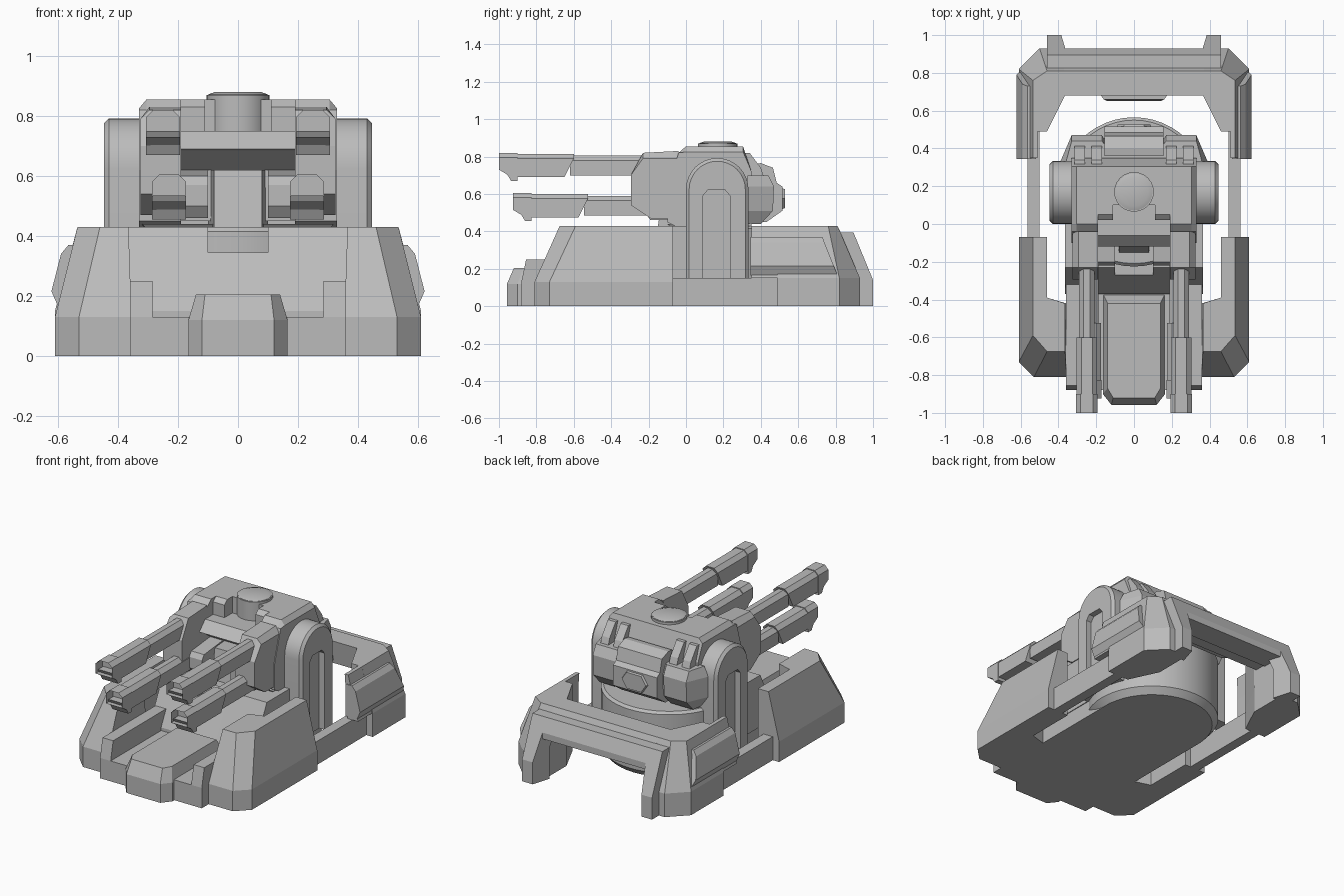
import bpy, bmesh
from math import cos, sin, pi, radians

if "Cube" in bpy.data.objects:
    bpy.data.objects.remove(bpy.data.objects["Cube"])

grey = bpy.data.materials.new("armour grey")
grey.use_nodes = True
TONE = (0.5, 0.5, 0.5, 1)
grey.diffuse_color = TONE
grey.node_tree.nodes["Principled BSDF"].inputs["Base Color"].default_value = TONE


def finish(name, bm, mirror=False, smooth=False):
    bmesh.ops.recalc_face_normals(bm, faces=bm.faces[:])
    mesh = bpy.data.meshes.new(name)
    bm.to_mesh(mesh)
    bm.free()
    mesh.materials.append(grey)
    if smooth:
        mesh.shade_smooth()
        mesh.set_sharp_from_angle(angle=radians(30))
    ob = bpy.data.objects.new(name, mesh)
    bpy.context.scene.collection.objects.link(ob)
    if mirror:
        ob.modifiers.new("mirror", "MIRROR")
    return ob


def loft_into(bm, rings):
    """Skin equal-length rings of points and cap both ends."""
    loops = [[bm.verts.new(p) for p in ring] for ring in rings]
    n = len(loops[0])
    for a, b in zip(loops, loops[1:]):
        for i in range(n):
            j = (i + 1) % n
            bm.faces.new((a[i], a[j], b[j], b[i]))
    bm.faces.new(loops[0])
    return bm.faces.new(loops[-1])


def loft(name, rings, **kw):
    bm = bmesh.new()
    loft_into(bm, rings)
    return finish(name, bm, **kw)


def stack(name, levels, **kw):
    """Plan outlines (x, y) stacked at heights."""
    return loft(name, [[(x, y, z) for x, y in plan] for z, plan in levels], **kw)


def slab(name, profile, x0, x1, **kw):
    """Side profile (y, z) extruded across x."""
    return loft(name, [[(x, y, z) for y, z in profile] for x in (x0, x1)], **kw)


def box_plan(x0, x1, y0, y1):
    return [(x0, y0), (x1, y0), (x1, y1), (x0, y1)]


def sym(half):
    """Mirror a half outline across x = 0."""
    return half + [(-x, y) for x, y in reversed(half)]


# Front side armour blocks
foot = [(.355, -.81), (.53, -.81), (.61, -.73), (.61, -.07), (.46, -.07), (.46, -.39), (.36, -.42)]
crown = [(.365, -.675), (.46, -.675), (.535, -.59), (.535, -.07), (.46, -.07), (.46, -.39), (.365, -.42)]
stack("front_side_block", [(0, foot), (.13, foot), (.43, crown)], mirror=True)

# Low rails linking front and rear armour
stack("side_rail", [(0, box_plan(.5, .565, -.08, .5)), (.15, box_plan(.5, .565, -.08, .5))], mirror=True)

# Hull: tray, hood, edge rails, sloped bulkhead, round turret base
tray = sym([(.34, -.88), (.36, -.8), (.36, .2)])
stack("hull_tray", [(0, tray), (.13, tray)])
hood = sym([(.12, -.957), (.165, -.9), (.165, -.37)])
hood_top = sym([(.11, -.92), (.14, -.87), (.14, -.42)])
stack("front_hood", [(0, hood), (.12, hood), (.205, hood_top)])
slab("hull_edge_rail", [(-.88, 0), (-.88, .13), (-.855, .25), (-.3, .25), (-.3, 0)], .285, .36, mirror=True)
slab("bulkhead", [(-.37, .1), (-.37, .15), (-.23, .43), (.1, .43), (.1, .1)], .1, .365, mirror=True)
slab("bulkhead_centre", [(-.37, .1), (-.37, .15), (-.27, .345), (.1, .345), (.1, .1)], -.1, .1)


def circle(r, n=48, cy=.17):
    return [(r * cos(2 * pi * i / n), cy + r * sin(2 * pi * i / n)) for i in range(n)]


stack("turret_base", [(0, circle(.36)), (.04, circle(.395)), (.37, circle(.395)), (.415, circle(.395)),
                      (.43, circle(.38))], smooth=True)

# Rear frame: corners, overhanging arms, cross bars, legs, side plates
low = [(.46, .49), (.61, .49), (.61, .82), (.5, .93), (.37, .93), (.37, .68)]
top = [(.46, .49), (.535, .49), (.535, .76), (.46, .81), (.365, .81), (.365, .68)]
stack("rear_corner", [(0, low), (.15, low), (.43, top)], mirror=True)
stack("rear_arm_overhang", [(.15, box_plan(.53, .605, .35, .5)), (.43, box_plan(.51, .535, .35, .5))], mirror=True)
slab("rear_bar", [(.68, .43), (.81, .43), (.88, .28), (.7, .28)], -.37, .37)
slab("rear_bar_step", [(.78, .395), (.895, .395), (.93, .31), (.93, .27), (.78, .27)], -.4, .4)
stack("rear_bar_lug", [(.3, sym([(.19, .7), (.14, .65)])), (.38, sym([(.19, .7), (.16, .66)]))])
leg = [(.8, .395), (.895, .395), (1, .14), (1, 0), (.88, 0), (.88, .2)]
loft("rear_leg", [[(x + inset * (y - .9), y, z) for y, z in leg]
                  for x, inset in ((.355, .3), (.46, 0))], mirror=True)
stack("rear_side_plate", [(z, box_plan(.52, x, .345, y)) for z, x, y in
                          ((.165, .6, .81), (.215, .622, .79), (.34, .59, .74), (.37, .565, .73))], mirror=True)

# Side columns: arch with a slot, and a recessed panel behind it
def arch(r):
    return [(.167 + r * cos(pi * i / 16), .625 + r * sin(pi * i / 16)) for i in range(17)]


slot = [(.09, .1), (.09, .59), (.115, .62), (.21, .62), (.235, .59), (.235, .1)]
rings = []
for x, r in ((.33, .167), (.43, .167), (.447, .15)):
    rings.append([(x, y, z) for y, z in [(.167 + r, .1)] + arch(r) + [(.167 - r, .1)] + slot])
loft("side_column", rings, mirror=True, smooth=True)
slab("column_panel", [(.08, .1), (.08, .63), (.25, .63), (.25, .1)], .32, .41, mirror=True)

# Turret body: shoulders with bevelled outer edge, centre with a notch
shoulder = [(-.1, .45), (-.1, .62), (-.04, .82), (0, .855), (.305, .855), (.35, .72), (.35, .43), (-.06, .43)]
loft("turret_shoulder", [[(x, y, min(z, cap)) for y, z in shoulder]
                         for x, cap in ((.19, .855), (.305, .855), (.33, .825))], mirror=True)
slab("turret_roof", [(.1, .74), (.1, .855), (.305, .855), (.35, .72), (.35, .45), (.1, .45)], -.19, .19)
slab("roof_notch_cheek", [(.02, .74), (.02, .83), (.05, .855), (.12, .855), (.12, .74)], .11, .19, mirror=True)
slab("turret_brow", [(-.12, .69), (-.06, .75), (.15, .75), (.15, .45), (-.01, .45), (-.01, .62), (-.1, .685)],
     -.19, .19)
stack("turret_nose", [(.385, sym([(.07, -.1), (.085, .1)])), (.43, sym([(.08, -.15), (.1, .1)])),
                      (.62, sym([(.08, -.12), (.1, .1)]))])
stack("turret_collar", [(.385, sym([(.27, -.05), (.3, .3)])), (.44, sym([(.32, -.1), (.32, .35)]))])
stack("hatch_drum", [(.74, circle(.105, 24)), (.87, circle(.105, 24))], smooth=True)
stack("hatch_lid", [(.855, circle(.098, 24)), (.872, circle(.098, 24)), (.88, circle(.075, 24))], smooth=True)

# Gun mantlets
mantlet = [(-.04, .83), (-.23, .82), (-.295, .70), (-.295, .54), (-.19, .47), (-.08, .47), (-.08, .62)]
loft("gun_mantlet", [[(x, y, min(z, cap)) for y, z in mantlet]
                     for x, cap in ((.19, .83), (.295, .83), (.325, .79))], mirror=True)
slab("lower_gun_housing", [(.0, .62), (-.2, .6), (-.22, .57), (-.22, .5), (-.19, .46), (.0, .46)],
     .1, .25, mirror=True)


# Guns: barrel, sleeve and hollow muzzle along y
def section(cx, y, half, z0, z1, c=.025, lean=0):
    pts = [(-half, z0), (half, z0), (half, z1 - c), (half - c, z1), (c - half, z1), (-half, z1 - c)]
    return [(cx + x, y + (lean if z == z0 else 0), z) for x, z in pts]


def gun(name, cx, tip, base):
    bm = bmesh.new()
    loft_into(bm, [section(cx, -.2, .042, base + .03, base + .135),
                   section(cx, tip + .38, .042, base + .03, base + .135)])
    loft_into(bm, [section(cx, tip + .4, .054, base + .02, base + .145, lean=-.05),
                   section(cx, tip + .1, .054, base + .02, base + .145)])
    mouth = loft_into(bm, [section(cx, tip + .1, .057, base, base + .15),
                           section(cx, tip, .057, base + .06, base + .15),
                           ])
    # Slanted chin block below the mouth
    loft_into(bm, [section(cx, tip + .1, .057, base, base + .08, .005),
                   section(cx, tip + .02, .057, base, base + .08, .005, lean=.045)])
    bmesh.ops.inset_region(bm, faces=[mouth], thickness=.018)
    hole = bmesh.ops.extrude_face_region(bm, geom=[mouth])["geom"]
    bmesh.ops.translate(bm, vec=(0, .07, 0), verts=[g for g in hole if isinstance(g, bmesh.types.BMVert)])
    bmesh.ops.delete(bm, geom=[mouth], context="FACES_ONLY")
    finish(name, bm, mirror=True)


gun("upper_gun", .25, -1.0, .67)
gun("lower_gun", .23, -.925, .455)

# Rear of the turret: wrapped pack, centre pod with panel, upper ribs
stack("rear_pack", [(z, sym([(w, .33), (.33, y), (.17, y), (.16, y - .015)])) for z, w, y in
                    ((.44, .34, .4), (.51, .39, .465), (.64, .39, .47), (.7, .36, .44))])
slab("rear_pod", [(.36, .76), (.4, .765), (.465, .74), (.485, .66), (.515, .64), (.515, .51), (.43, .45), (.36, .45)],
     -.155, .155)
loft("rear_panel", [[(s * x, y, .575 + s * z) for x, z in
                     ((.1, 0), (.06, .06), (-.06, .06), (-.1, 0), (-.06, -.06), (.06, -.06))]
                    for y, s in ((.5, 1), (.528, .85))])
for i, x in enumerate((.17, .26)):
    slab(f"rear_rib_{i + 1}", [(.28, .82), (.34, .82), (.4, .74), (.42, .68), (.3, .68)], x, x + .055, mirror=True)
